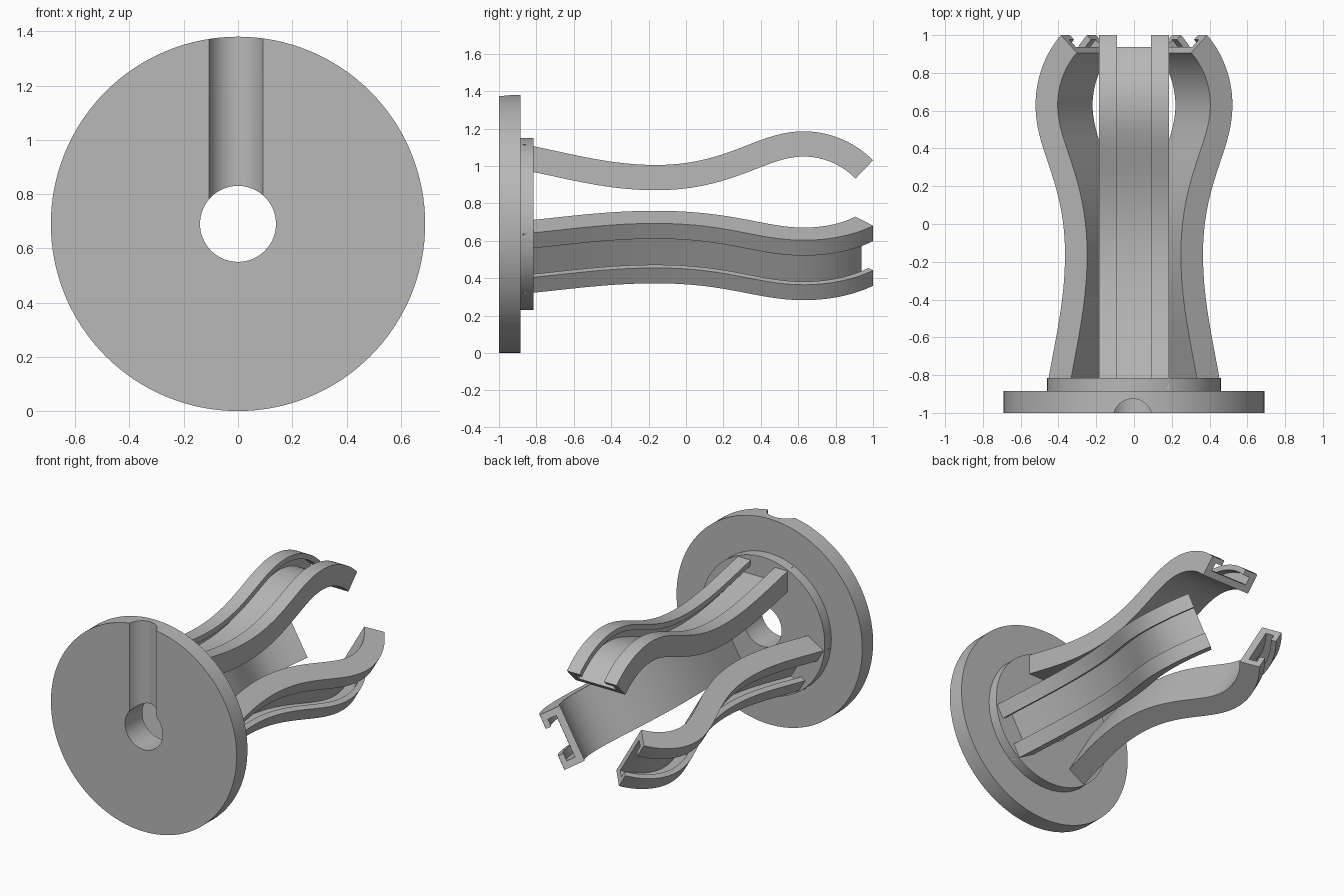
import bpy, bmesh, math
from mathutils import Vector, Matrix
from mathutils.geometry import interpolate_bezier

if "Cube" in bpy.data.objects:
    bpy.data.objects.remove(bpy.data.objects["Cube"], do_unlink=True)

AXIS_Z = 0.69  # height of the central axis

grey = bpy.data.materials.new("plain grey")
grey.use_nodes = True
grey.diffuse_color = (0.48, 0.48, 0.48, 1)
grey.node_tree.nodes["Principled BSDF"].inputs["Base Color"].default_value = grey.diffuse_color


def sweep(name, rings, closed):
    """Skin a list of equal-length point rings into a solid."""
    bm = bmesh.new()
    rows = [[bm.verts.new(p) for p in ring] for ring in rings]
    n = len(rows[0])
    pairs = list(zip(rows, rows[1:]))
    if closed:
        pairs.append((rows[-1], rows[0]))
    else:
        bm.faces.new(rows[0])
        bm.faces.new(rows[-1])
    for a, b in pairs:
        for i in range(n):
            j = (i + 1) % n
            bm.faces.new((a[i], a[j], b[j], b[i]))
    bmesh.ops.recalc_face_normals(bm, faces=bm.faces)
    mesh = bpy.data.meshes.new(name)
    bm.to_mesh(mesh)
    bm.free()
    mesh.materials.append(grey)
    obj = bpy.data.objects.new(name, mesh)
    bpy.context.collection.objects.link(obj)
    return obj


def activate(obj):
    bpy.ops.object.select_all(action='DESELECT')
    obj.select_set(True)
    bpy.context.view_layer.objects.active = obj


def smooth(obj):
    activate(obj)
    bpy.ops.object.shade_smooth_by_angle(angle=math.radians(30))


# Stepped flange with a central bore, lathed around the y axis
profile = [(0.14, -1), (0.69, -1), (0.69, -0.885), (0.46, -0.885), (0.46, -0.815), (0.14, -0.815)]
STEPS = 128
rings = []
for k in range(STEPS):
    a = math.tau * k / STEPS
    rings.append([(r * math.sin(a), y, AXIS_Z + r * math.cos(a)) for r, y in profile])
flange = sweep("flange", rings, True)

# Round-bottomed groove from the bore up to the rim
bpy.ops.mesh.primitive_cylinder_add(vertices=64, radius=0.104, depth=0.9,
                                    location=(-0.007, -1.03, AXIS_Z + 0.45))
cutter = bpy.context.object
cutter.name = "groove_cutter"
cutter.hide_render = True
cutter.data.materials.append(grey)
activate(flange)
cut = flange.modifiers.new("groove", 'BOOLEAN')
cut.operation = 'DIFFERENCE'
cut.solver = 'EXACT'
cut.object = cutter
bpy.ops.object.modifier_apply(modifier=cut.name)
bpy.data.objects.remove(cutter, do_unlink=True)
smooth(flange)

# Outer edge of an arm as (y, radius) bezier spans
spans = [
    ((-0.815, 0.415), (-0.6, 0.372), (-0.4, 0.315), (-0.16, 0.315)),
    ((-0.16, 0.315), (0.23, 0.315), (0.38, 0.495), (0.63, 0.495)),
    ((0.63, 0.495), (0.768, 0.495), (0.902, 0.438), (1.0, 0.34)),
]
path = [Vector((-0.87, 0.426))]
for span in spans:
    pts = interpolate_bezier(*[Vector((y, r, 0)) for y, r in span], 20)
    path += [p.to_2d() for p in (pts if span is spans[0] else pts[1:])]

# Lipped channel section as (sideways, depth below the outer edge)
half = [(0.09, 0.09), (0.14, 0.09), (0.14, 0.035), (0.09, 0.035), (0.09, 0), (0.185, 0), (0.185, 0.135)]
section = half + [(-x, d) for x, d in reversed(half)]

arm_rings = []
for i, p in enumerate(path):
    t = (path[min(i + 1, len(path) - 1)] - path[max(i - 1, 0)]).normalized()
    arm_rings.append([Vector((x, p.x + t.y * d, p.y - t.x * d)) for x, d in section])

# Three arms spaced evenly around the axis
for name, angle in (("top_arm", 0), ("left_arm", 120), ("right_arm", 240)):
    turn = Matrix.Translation((0, 0, AXIS_Z)) @ Matrix.Rotation(math.radians(angle), 4, 'Y')
    smooth(sweep(name, [[turn @ v for v in ring] for ring in arm_rings], False))
